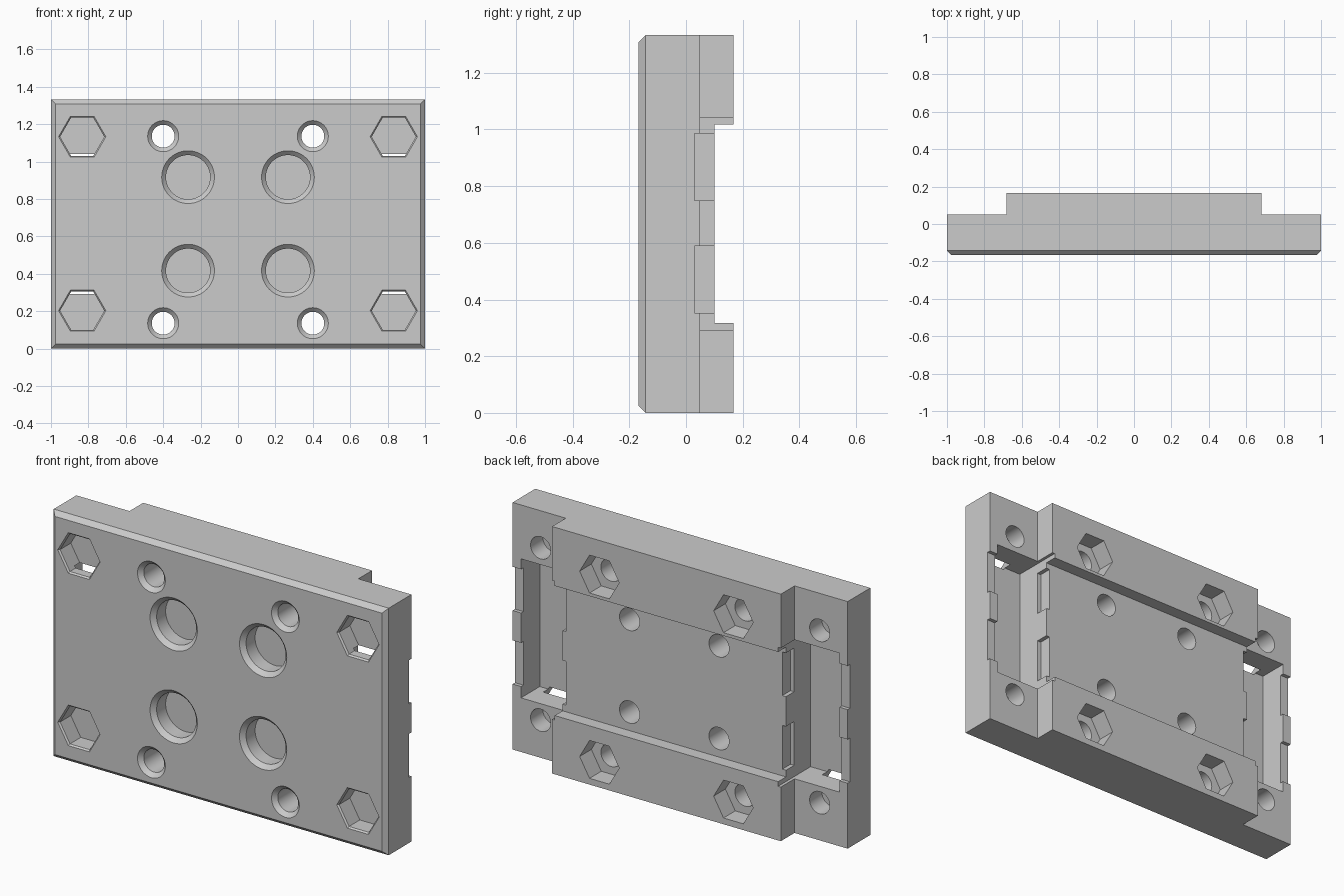
import bpy, bmesh, math
from mathutils import Vector

if "Cube" in bpy.data.objects:
    bpy.data.objects.remove(bpy.data.objects["Cube"])

H = 1.333                    # plate height
FRONT, EAR, BACK, CHANNEL = -0.167, 0.05, 0.167, 0.10
cutters = []


def make_object(name, bm):
    bmesh.ops.recalc_face_normals(bm, faces=bm.faces)
    mesh = bpy.data.meshes.new(name)
    bm.to_mesh(mesh)
    bm.free()
    obj = bpy.data.objects.new(name, mesh)
    bpy.context.scene.collection.objects.link(obj)
    return obj


def add_cutter(name, bm):
    obj = make_object(name, bm)
    obj.hide_render = True
    cutters.append(obj)


def cut_box(name, x, y, z):
    bm = bmesh.new()
    bmesh.ops.create_cube(bm, size=1)
    for v in bm.verts:
        v.co = Vector([lo if c < 0 else hi for c, (lo, hi) in zip(v.co, (x, y, z))])
    add_cutter(name, bm)


def cut_lathe(name, x, z, profile, sides=48):
    """Cut a hole along y; profile is a list of (radius, y)."""
    bm = bmesh.new()
    rings = []
    for r, y in profile:
        rings.append([bm.verts.new((x + r * math.cos(a), y, z + r * math.sin(a)))
                      for a in (math.tau * i / sides for i in range(sides))])
    for a, b in zip(rings, rings[1:]):
        for i in range(sides):
            j = (i + 1) % sides
            bm.faces.new((a[i], a[j], b[j], b[i]))
    bm.faces.new(rings[0])
    bm.faces.new(rings[-1])
    add_cutter(name, bm)


def chamfered(r, depth, c):
    """Front pocket profile with a chamfered mouth."""
    return [(r + 2 * c, FRONT - c), (r, FRONT + c), (r, FRONT + depth)]


# Plate with thicker middle, extruded upwards, front rim bevelled
bm = bmesh.new()
plan = [(-1, FRONT), (1, FRONT), (1, EAR), (0.683, EAR), (0.683, BACK),
        (-0.683, BACK), (-0.683, EAR), (-1, EAR)]
face = bm.faces.new([bm.verts.new((x, y, 0)) for x, y in plan])
top = bmesh.ops.extrude_face_region(bm, geom=[face])["geom"]
for v in top:
    if isinstance(v, bmesh.types.BMVert):
        v.co.z = H
bmesh.ops.recalc_face_normals(bm, faces=bm.faces)
rim = [e for e in bm.edges if all(v.co.y < FRONT + 0.001 for v in e.verts)]
bmesh.ops.bevel(bm, geom=rim, offset=0.024, segments=1, affect='EDGES')
plate = make_object("mounting_plate", bm)

# Wide channel across the back
cut_box("channel", (-0.8, 0.8), (CHANNEL, 0.3), (0.317, 1.017))

for s in (-1, 1):
    # Deep side pocket, with two shallow notches open to the outer edge
    xs = sorted((s * 0.667, s * 0.95))
    cut_box("side_pocket", xs, (-0.11, 0.3), (0.292, 1.042))
    for z in (0.353, 0.75):
        cut_box("notch", sorted((s * 0.645, s * 1.1)), (0.03, 0.16), (z, z + 0.236))

    # Corner hex pockets with blind screw holes behind them
    for z in (0.203, 1.133):
        cut_lathe("hex_pocket", s * 0.833, z, chamfered(0.118, 0.1, 0.0085), 6)
        cut_lathe("corner_hole", s * 0.833, z, [(0.06, -0.055), (0.06, 0.2)])

    # Through holes with hex nut seats on the back
    for z in (0.136, 1.136):
        cut_lathe("through_hole", s * 0.4, z,
                  [(0.105, FRONT - 0.022), (0.061, FRONT + 0.022), (0.061, 0.3)])
        cut_lathe("nut_seat", s * 0.4, z, [(0.118, 0.067), (0.118, 0.3)], 6)

    # Large round recesses with blind bores from the channel
    for z in (0.417, 0.917):
        cut_lathe("round_recess", s * 0.267, z,
                  [(0.164, FRONT - 0.023), (0.118, FRONT + 0.023), (0.118, -0.067)], 64)
        cut_lathe("channel_bore", s * 0.267, z, [(0.06, -0.055), (0.06, 0.3)])

# Apply all cuts
for c in cutters:
    mod = plate.modifiers.new(c.name, 'BOOLEAN')
    mod.operation, mod.solver, mod.object = 'DIFFERENCE', 'EXACT', c
bpy.context.view_layer.update()
result = bpy.data.meshes.new_from_object(
    plate.evaluated_get(bpy.context.evaluated_depsgraph_get()))
plate.modifiers.clear()
plate.data = result
for c in cutters:
    bpy.data.objects.remove(c)

# Plain grey finish
grey = bpy.data.materials.new("plain_grey")
grey.use_nodes = True
colour = (0.6, 0.6, 0.6, 1)
grey.diffuse_color = colour
grey.node_tree.nodes["Principled BSDF"].inputs["Base Color"].default_value = colour
result.materials.clear()
result.materials.append(grey)

bpy.ops.object.select_all(action='DESELECT')
plate.select_set(True)
bpy.context.view_layer.objects.active = plate
bpy.ops.object.shade_smooth_by_angle(angle=math.radians(25))
